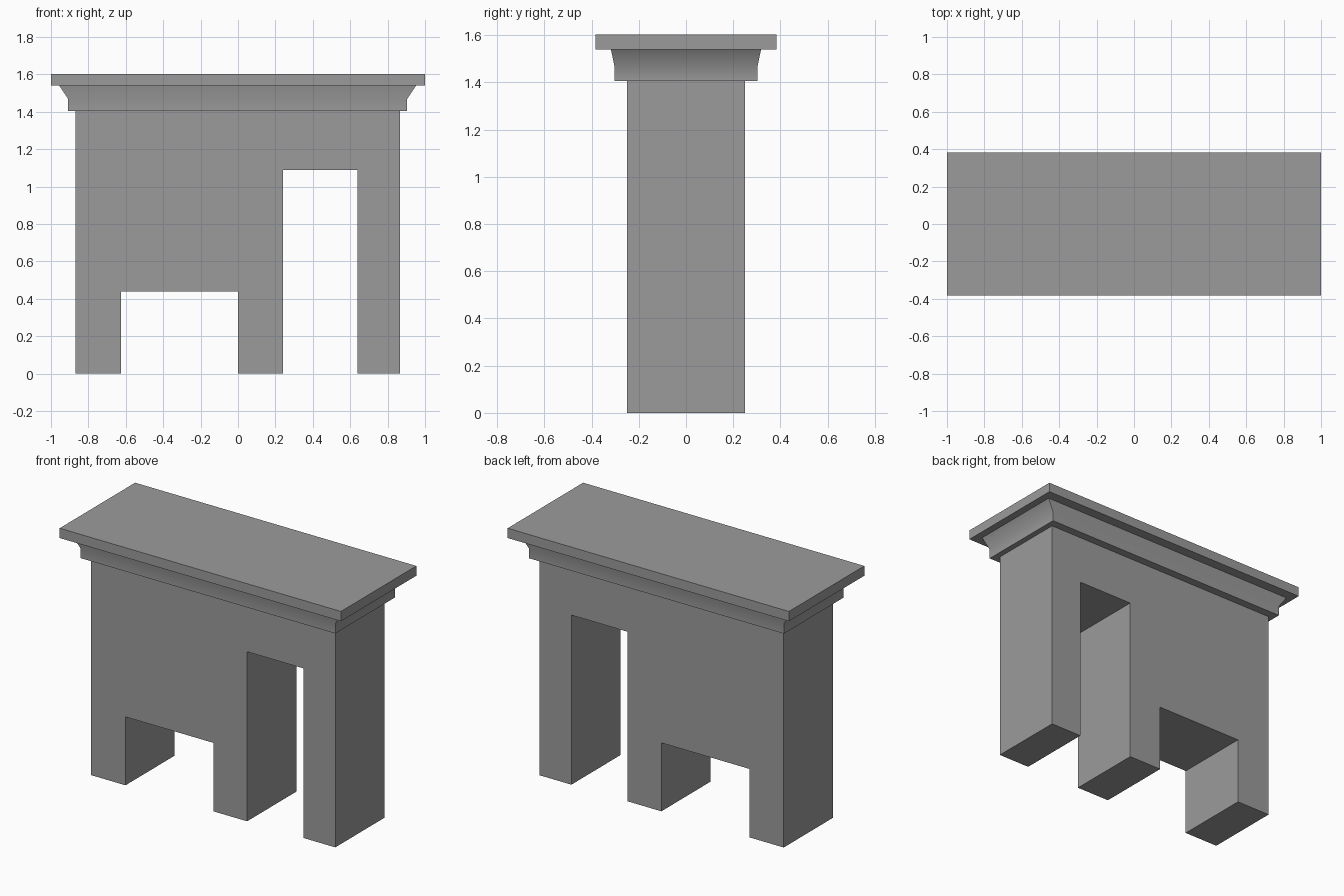
import bpy
import bmesh
from math import radians

cube = bpy.data.objects.get("Cube")
if cube:
    bpy.data.objects.remove(cube, do_unlink=True)

stone = bpy.data.materials.new("grey_stone")
stone.use_nodes = True
grey = (0.33, 0.33, 0.33, 1)
stone.diffuse_color = grey
stone.node_tree.nodes["Principled BSDF"].inputs["Base Color"].default_value = grey


def add_object(name, bm):
    bmesh.ops.recalc_face_normals(bm, faces=bm.faces)
    mesh = bpy.data.meshes.new(name)
    bm.to_mesh(mesh)
    bm.free()
    mesh.materials.append(stone)
    obj = bpy.data.objects.new(name, mesh)
    bpy.context.collection.objects.link(obj)
    return obj


def stacked_rectangles(name, rings):
    """Solid lofted through rectangles given as (x0, x1, half depth, height)."""
    bm = bmesh.new()
    loops = []
    for x0, x1, d, z in rings:
        corners = ((x0, -d), (x1, -d), (x1, d), (x0, d))
        loops.append([bm.verts.new((x, y, z)) for x, y in corners])
    for low, high in zip(loops, loops[1:]):
        for i in range(4):
            j = (i + 1) % 4
            bm.faces.new((low[i], low[j], high[j], high[i]))
    bm.faces.new(loops[0])
    bm.faces.new(loops[-1])
    return add_object(name, bm)


# Wall with a low wide opening and a tall doorway, extruded front to back
left, right, depth, top = -0.87, 0.867, 0.25, 1.405
openings = [(-0.625, 0.0, 0.44), (0.24, 0.64, 1.09)]
outline = [(left, top), (left, 0)]
for x0, x1, h in openings:
    outline += [(x0, 0), (x0, h), (x1, h), (x1, 0)]
outline += [(right, 0), (right, top)]
bm = bmesh.new()
face = bm.faces.new([bm.verts.new((x, -depth, z)) for x, z in outline])
extruded = bmesh.ops.extrude_face_region(bm, geom=[face])["geom"]
back = [g for g in extruded if isinstance(g, bmesh.types.BMVert)]
bmesh.ops.translate(bm, verts=back, vec=(0, 2 * depth, 0))
add_object("wall", bm)

# Flared moulding below the top slab
moulding = stacked_rectangles("moulding", [
    (-0.908, 0.904, 0.303, top),
    (-0.908, 0.904, 0.303, 1.468),
    (-0.956, 0.952, 0.318, 1.54),
])
bpy.ops.object.select_all(action="DESELECT")
moulding.select_set(True)
bpy.context.view_layer.objects.active = moulding
bpy.ops.object.shade_smooth_by_angle(angle=radians(40))

# Top slab
stacked_rectangles("top_slab", [(-1, 1, 0.383, 1.54), (-1, 1, 0.383, 1.603)])
